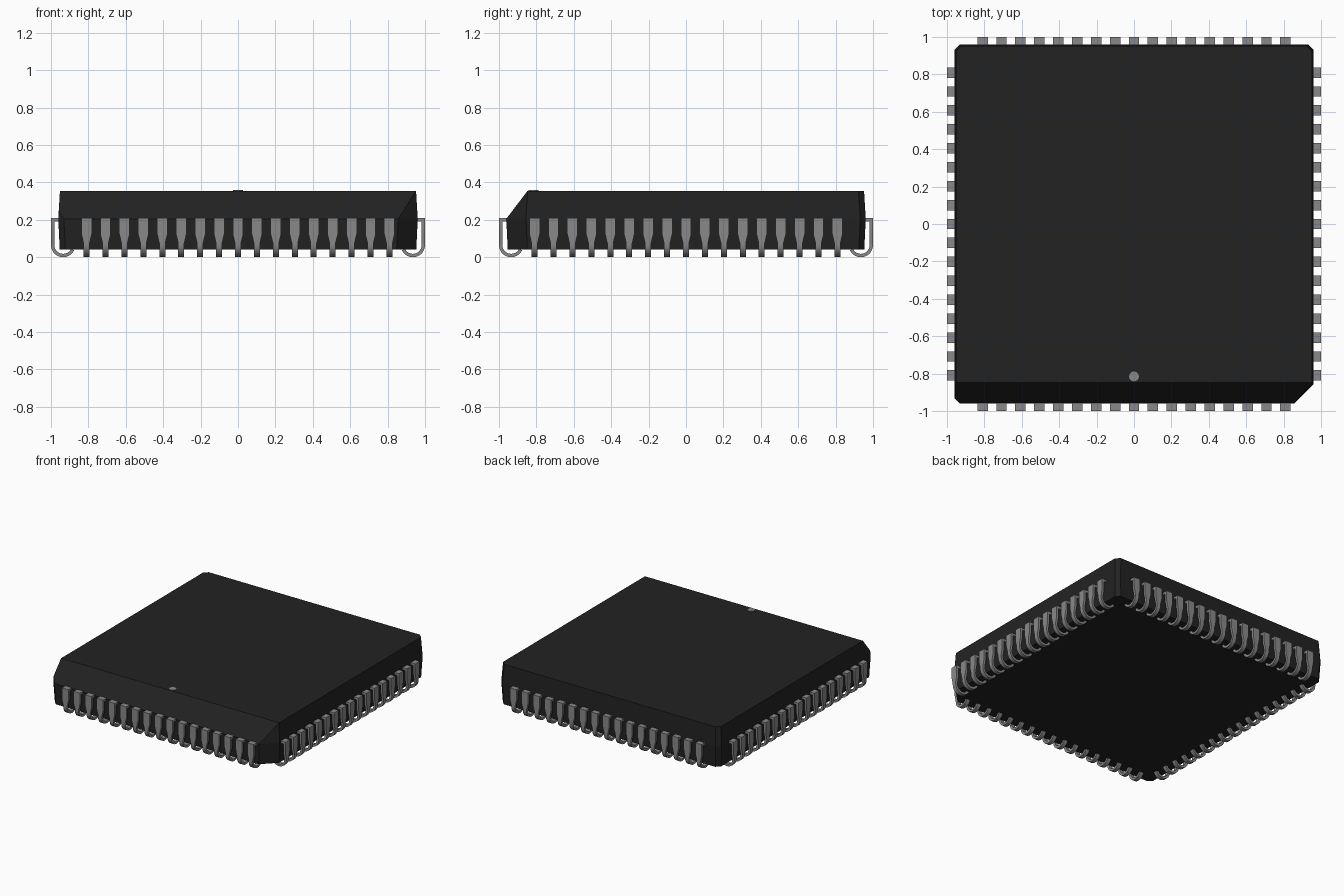
import bpy, bmesh, math
from mathutils import Matrix, Vector

cube = bpy.data.objects.get("Cube")
if cube:
    bpy.data.objects.remove(cube)


def material(name, rgb):
    m = bpy.data.materials.new(name)
    m.use_nodes = True
    m.diffuse_color = (*rgb, 1)
    m.node_tree.nodes["Principled BSDF"].inputs["Base Color"].default_value = (*rgb, 1)
    return m


def finish(name, bm, mat):
    bmesh.ops.recalc_face_normals(bm, faces=bm.faces)
    mesh = bpy.data.meshes.new(name)
    bm.to_mesh(mesh)
    bm.free()
    mesh.materials.append(mat)
    obj = bpy.data.objects.new(name, mesh)
    bpy.context.collection.objects.link(obj)
    return obj


def loft(bm, rings):
    """Join closed rings of points into a capped solid."""
    loops = [[bm.verts.new(p) for p in ring] for ring in rings]
    n = len(loops[0])
    for a, b in zip(loops, loops[1:]):
        for i in range(n):
            j = (i + 1) % n
            bm.faces.new((a[i], a[j], b[j], b[i]))
    bm.faces.new(loops[0])
    bm.faces.new(loops[-1])


black = material("black plastic", (0.016, 0.016, 0.016))
metal = material("grey metal", (0.25, 0.25, 0.25))

# Package body: chamfered square, widest at the parting line
WAIST, TOP, BOTTOM = 0.205, 0.355, 0.04


def outline(h, z):
    s, c = 0.03, 0.105          # small corners and the large key corner
    return [(x, y, z) for x, y in (
        (-h + s, -h), (h - c, -h), (h, -h + c), (h, h - s),
        (h - s, h), (-h + s, h), (-h, h - s), (-h, -h + s))]


bm = bmesh.new()
loft(bm, [outline(0.953, BOTTOM), outline(0.961, WAIST), outline(0.952, TOP)])

# Sloping bevel along the front top edge
slope = Vector((0, -(TOP - WAIST), 0.114))
cut = bmesh.ops.bisect_plane(
    bm, geom=bm.verts[:] + bm.edges[:] + bm.faces[:], dist=1e-5,
    plane_co=(0, -0.847, TOP), plane_no=slope, clear_outer=True)
edges = [e for e in bm.edges if e.is_boundary]
bmesh.ops.holes_fill(bm, edges=edges, sides=0)
finish("package_body", bm, black)

# Pin-one marker disc
bm = bmesh.new()
bmesh.ops.create_cone(bm, cap_ends=True, segments=24, radius1=0.026, radius2=0.026,
                      depth=0.006, matrix=Matrix.Translation((0, -0.815, TOP)))
finish("pin_one_marker", bm, metal)

# J-shaped lead: (outward, height, half width) with its inner offset
WIDE, NARROW, THICK, R = 0.028, 0.016, 0.018, 0.065
CX, CZ = 1.0 - R, R
sections = [((0.93, 0.21), (0.93, 0.21 - THICK), WIDE),
            ((1.0, 0.21), (1.0 - THICK, 0.21 - THICK), WIDE),
            ((1.0, 0.125), (1.0 - THICK, 0.125), WIDE),
            ((1.0, 0.075), (1.0 - THICK, 0.075), NARROW)]
for i in range(13):
    a = -math.radians(155) * i / 12
    ca, sa = math.cos(a), math.sin(a)
    sections.append(((CX + R * ca, CZ + R * sa),
                     (CX + (R - THICK) * ca, CZ + (R - THICK) * sa), NARROW))


def add_lead(bm, offset):
    loft(bm, [[(offset - w, -o[0], o[1]), (offset + w, -o[0], o[1]),
               (offset + w, -i[0], i[1]), (offset - w, -i[0], i[1])]
              for o, i, w in sections])


# Seventeen leads on each of the four sides
for name, turn in (("front", 0), ("left", 90), ("back", 180), ("right", 270)):
    bm = bmesh.new()
    for k in range(-8, 9):
        add_lead(bm, k * 0.1012)
    bmesh.ops.rotate(bm, verts=bm.verts, cent=(0, 0, 0),
                     matrix=Matrix.Rotation(math.radians(turn), 3, 'Z'))
    row = finish(name + "_leads", bm, metal)
    bpy.ops.object.select_all(action='DESELECT')
    row.select_set(True)
    bpy.context.view_layer.objects.active = row
    bpy.ops.object.shade_smooth_by_angle(angle=math.radians(30))
